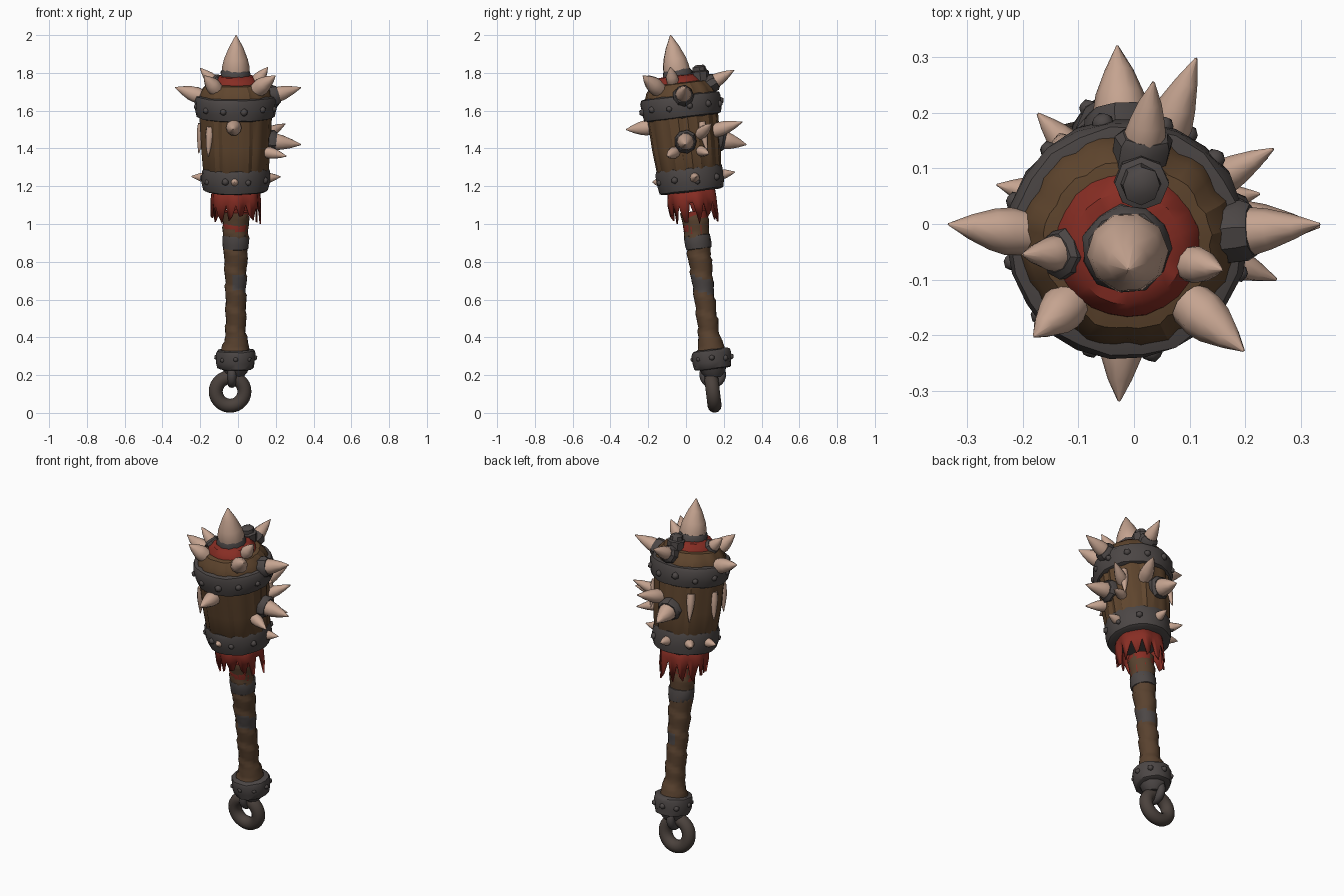
import bpy, bmesh, math, random
from mathutils import Matrix, Vector

if "Cube" in bpy.data.objects:
    bpy.data.objects.remove(bpy.data.objects["Cube"])

random.seed(4)
TAU = math.tau


def material(name, r, g, b):
    m = bpy.data.materials.new(name)
    m.diffuse_color = (r, g, b, 1)
    m.use_nodes = True
    m.node_tree.nodes["Principled BSDF"].inputs["Base Color"].default_value = m.diffuse_color
    return m


WOOD = material("brown wood", 0.115, 0.060, 0.027)
LEATHER = material("handle leather", 0.100, 0.054, 0.028)
IRON = material("dark iron", 0.072, 0.062, 0.060)
RING = material("ring iron", 0.070, 0.054, 0.046)
BONE = material("bone", 0.56, 0.37, 0.28)
CLOTH = material("red cloth", 0.24, 0.026, 0.017)

# The whole weapon leans towards the front along this axis
AXIS = Matrix.Translation((-0.012, 0.172, 0)) @ Matrix.Rotation(0.1204, 4, 'X')


def finish(name, bm, mats, angle=40):
    bmesh.ops.recalc_face_normals(bm, faces=bm.faces)
    me = bpy.data.meshes.new(name)
    bm.to_mesh(me)
    bm.free()
    for m in mats:
        me.materials.append(m)
    me.shade_smooth()
    me.set_sharp_from_angle(angle=math.radians(angle))
    ob = bpy.data.objects.new(name, me)
    bpy.context.collection.objects.link(ob)
    return ob


def polar(r, a, s):
    return Vector((r * math.cos(a), r * math.sin(a), s))


def bridge(bm, lo, hi):
    for i in range(len(lo)):
        j = (i + 1) % len(lo)
        bm.faces.new((lo[i], lo[j], hi[j], hi[i]))


def lathe(name, prof, mats, sides=24, jit=0.0, fn=None, mw=AXIS, rule=None, angle=40):
    """Closed turned shape from (radius, height); fn shapes it, rule picks colours."""
    bm = bmesh.new()
    rings = []
    for r, s in prof:
        ring = []
        for i in range(sides):
            a = TAU * i / sides
            q = (fn(r, s, a, i) if fn else r) + random.uniform(-jit, jit)
            ring.append(bm.verts.new(polar(q, a, s + random.uniform(-jit, jit) / 2)))
        rings.append(ring)
    for lo, hi in zip(rings, rings[1:]):
        bridge(bm, lo, hi)
    bm.faces.new(rings[0])
    bm.faces.new(rings[-1])
    if rule:
        for f in bm.faces:
            f.material_index = rule(f.calc_center_median())
    bm.transform(mw)
    return finish(name, bm, mats, angle)


def band(name, r, lo, hi, sides=22, jit=0.004):
    """Hammered iron hoop with rounded edges, slightly wider at the top."""
    h = hi - lo
    lathe(name, [(r * 0.86, lo), (r * 0.95, lo + 0.05 * h), (r, lo + h * 0.35), (r * 1.01, lo + h * 0.8),
                 (r * 0.97, lo + h * 0.95), (r * 0.84, hi)], [IRON], sides, jit)


def studs(name, count, radius, s, size, phase=0.0):
    bm = bmesh.new()
    for k in range(count):
        pos = polar(radius, TAU * (k + phase) / count, s + random.uniform(-0.012, 0.012))
        bmesh.ops.create_icosphere(bm, subdivisions=1, radius=size * random.uniform(0.8, 1.15),
                                   matrix=AXIS @ Matrix.Translation(pos))
    finish(name, bm, [IRON], 50)


def torus(name, center, major, minor, axis, mat):
    bm = bmesh.new()
    grid = [[bm.verts.new(polar(major + minor * math.cos(TAU * j / 12), TAU * i / 28, minor * math.sin(TAU * j / 12)))
             for j in range(12)] for i in range(28)]
    for i in range(28):
        bridge(bm, grid[i], grid[(i + 1) % 28])
    bm.transform(AXIS @ Matrix.Translation(center) @ Matrix.Rotation(math.pi / 2, 4, axis))
    finish(name, bm, [mat], 80)


def spike(name, base, tip, r, collar=False):
    d = Vector(tip) - Vector(base)
    n = d.length
    mw = Matrix.Translation(base) @ d.to_track_quat('Z', 'Y').to_matrix().to_4x4()
    lathe(name, [(r * 0.92, 0), (r, n * 0.25), (r * 0.86, n * 0.45), (r * 0.52, n * 0.72), (0.002, n)],
          [BONE], 10, 0.001, mw=mw, angle=60)
    if collar:
        lathe(name + "_collar", [(r * 1.3, -0.02), (r * 1.32, n * 0.17), (r * 1.08, n * 0.27)],
              [IRON], 9, 0.004, mw=mw, angle=35)


def outward_spike(name, tip, r, root, lift, collar=False):
    """Spike whose base sits on the head at radius root, directly below its tip's direction."""
    tip = Vector(tip)
    mid = Vector((-0.012, 0.172 - 0.121 * tip.z, tip.z))
    base = mid + (tip - mid).normalized() * root - Vector((0, 0, lift))
    spike(name, base, tip, r, collar)


# Hanging ring, staple and pommel
torus("hanging_ring", (-0.03, -0.016, 0.116), 0.076, 0.037, 'X', RING)
torus("ring_staple", (-0.02, -0.006, 0.205), 0.048, 0.023, 'Y', IRON)
lathe("pommel_plug", [(0.04, 0.19), (0.062, 0.215), (0.075, 0.25)], [IRON], 10, 0.004)
band("pommel_band", 0.102, 0.235, 0.338, 16)
studs("pommel_studs", 8, 0.1, 0.29, 0.016)


# Handle with a spiral leather wrap and iron patches
def wrap(r, s, a, i):
    return r + 0.009 * ((s / 0.105 + a / TAU) % 1) - 0.005


def handle_colour(c):
    return 1 if 0.64 < c.z + 0.4 * c.y < 0.72 and c.x > -0.02 else 0


heights = [0.33 + k * 0.0165 for k in range(46)]
lathe("handle", [(0.055 + 0.24 * max(0, 0.42 - s) + 0.04 * max(0, s - 0.65), s) for s in heights],
      [LEATHER, IRON], 20, 0.001, wrap, rule=handle_colour)
band("handle_band", 0.07, 0.873, 0.95, 16, 0.002)
lathe("cloth_wrap", [(0.06, 0.945), (0.069, 1.0), (0.066, 1.02), (0.072, 1.075)], [CLOTH], 16, 0.002)

# Torn cloth skirt: strips of uneven length under the head
bm = bmesh.new()
N = 40
rows = [[], [], []]
for i in range(N):
    a = TAU * i / N
    front = max(0, -math.sin(a)) ** 3
    drop = 1.12 if i % 3 == 0 else random.uniform(1.0, 1.07) + 0.035 * front
    wave = 0.006 * math.sin(a * 7)
    for row, r, s in zip(rows, (0.125, 0.129 + wave, 0.127 + 1.6 * wave), (1.215, 1.14, drop)):
        row.append(bm.verts.new(polar(r, a, s)))
bridge(bm, rows[0], rows[1])
bridge(bm, rows[1], rows[2])
bm.transform(AXIS)
finish("cloth_skirt", bm, [CLOTH]).modifiers.new("thickness", 'SOLIDIFY').thickness = 0.008


# Wooden head made of planks
def plank(r, s, a, i):
    return r * (0.965 if i % 4 == 0 else 1.0 + 0.012 * math.sin(i * 2.3))


lathe("wood_head", [(0.12, 1.2), (0.174, 1.3), (0.184, 1.42), (0.19, 1.56), (0.195, 1.68),
                    (0.178, 1.725), (0.152, 1.755), (0.1, 1.765)], [WOOD], 48, 0.001, plank, angle=25)

# Iron bands round the head
band("lower_band", 0.178, 1.18, 1.312)
band("upper_band", 0.214, 1.572, 1.695)
studs("lower_band_studs", 9, 0.176, 1.24, 0.019, 0.3)
studs("upper_band_studs", 12, 0.211, 1.63, 0.02, 0.4)

# Cloth cap, crown spike with collar, and top bolt
lathe("cloth_cap", [(0.135, 1.74), (0.128, 1.765), (0.1, 1.795), (0.07, 1.8)], [CLOTH], 24, 0.003)
lathe("crown_collar", [(0.08, 1.78), (0.08, 1.815), (0.071, 1.83)], [IRON], 11, 0.005)
spike("crown_spike", (-0.012, -0.042, 1.77), (-0.01, -0.082, 2.0), 0.073)
bolt_place = AXIS @ Matrix.Translation((0.025, 0.118, 0))
lathe("top_bolt", [(0.048, 1.73), (0.048, 1.805), (0.036, 1.81), (0.034, 1.83), (0.02, 1.84)],
      [IRON], 8, 0.003, mw=bolt_place)

# Big horns on both sides of the upper band
for side, sx in (("left", -1), ("right", 1)):
    outward_spike("upper_" + side + "_spike", (sx * 0.334, 0, 1.723), 0.043, 0.18, 0.05, sx > 0)

# Shoulder spikes pointing up and out: tip, radius, root
outward_spike("shoulder_left_spike", (-0.2, -0.055, 1.825), 0.034, 0.11, 0.08, True)
outward_spike("shoulder_right_spike", (0.158, -0.082, 1.83), 0.034, 0.11, 0.08)
outward_spike("shoulder_front_left_spike", (-0.18, -0.202, 1.785), 0.042, 0.14, 0.075)
outward_spike("shoulder_front_right_spike", (0.197, -0.228, 1.785), 0.045, 0.15, 0.075)
outward_spike("shoulder_back_spike", (0.035, 0.255, 1.815), 0.038, 0.175, 0.075, True)

# Spikes round the middle of the planks
outward_spike("middle_front_spike", (-0.027, -0.318, 1.5), 0.042, 0.17, -0.012)
outward_spike("middle_right_spike", (0.334, -0.005, 1.42), 0.046, 0.165, -0.02, True)
outward_spike("middle_right_front_spike", (0.256, -0.1, 1.358), 0.032, 0.165, -0.025)
outward_spike("middle_right_back_spike", (0.25, 0.135, 1.53), 0.032, 0.17, 0.06)
outward_spike("low_right_back_spike", (0.24, 0.12, 1.37), 0.028, 0.16, -0.02)
outward_spike("middle_back_spike", (-0.03, 0.32, 1.42), 0.05, 0.165, -0.03, True)
outward_spike("middle_back_right_spike", (0.112, 0.298, 1.54), 0.04, 0.17, 0.05)

# Small spikes round the lower band
for k, deg in enumerate((8, 90, 132, 168, 268)):
    a = math.radians(deg)
    length = 0.2 if deg == 268 else 0.24
    spike(f"band_spike_{k + 1}", AXIS @ polar(0.15, a, 1.25), AXIS @ polar(length, a, 1.255), 0.027)

# Fangs lying against the planks, pointing down
for k, deg in enumerate((32, 128, 172, 222)):
    a = math.radians(deg)
    spike(f"hanging_fang_{k + 1}", AXIS @ polar(0.18, a, 1.54), AXIS @ polar(0.198, a, 1.38), 0.023)
